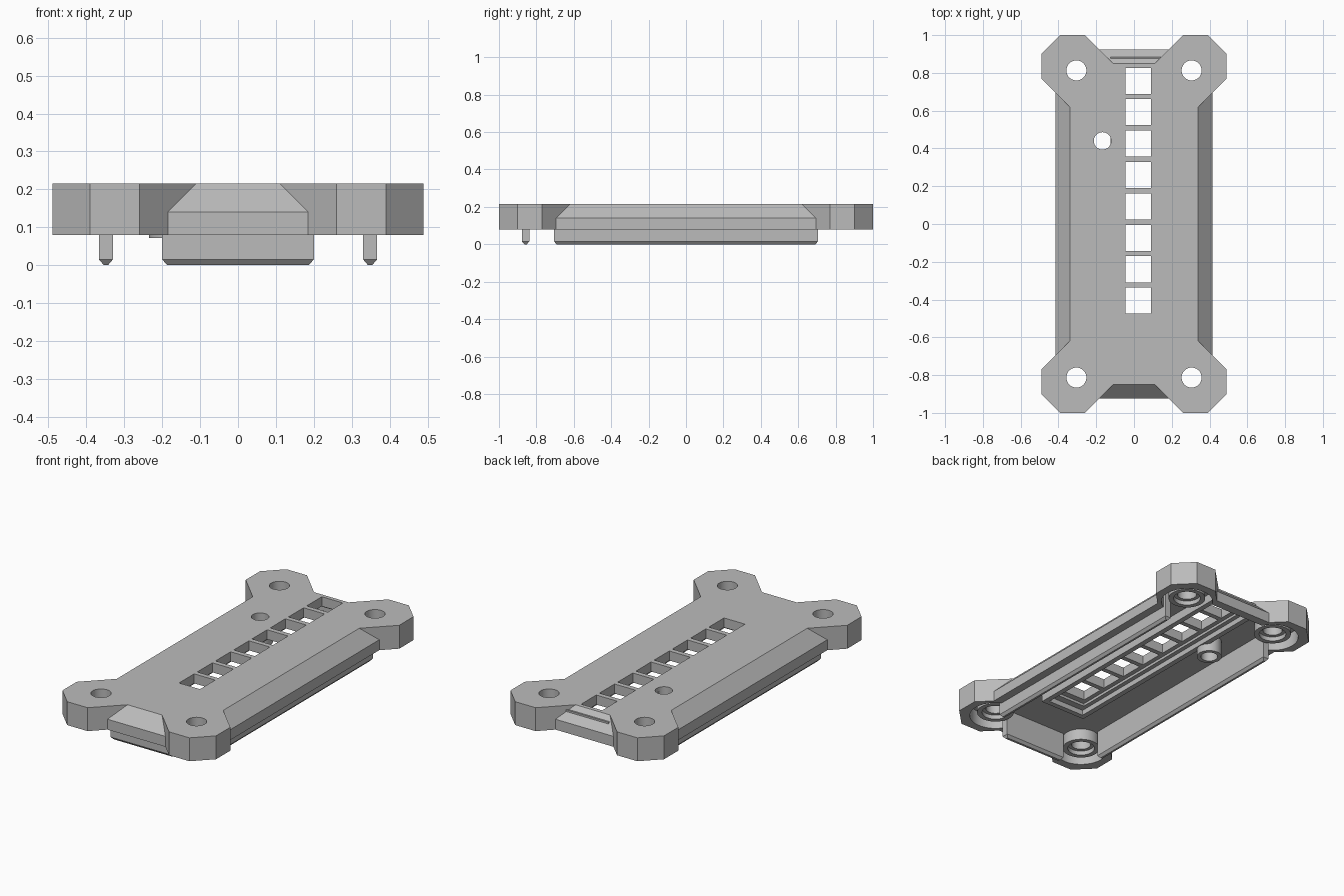
import bpy, bmesh, math

if "Cube" in bpy.data.objects:
    bpy.data.objects.remove(bpy.data.objects["Cube"], do_unlink=True)

grey = bpy.data.materials.new("light_grey_plastic")
grey.use_nodes = True
grey.diffuse_color = (0.5, 0.5, 0.5, 1)
grey.node_tree.nodes["Principled BSDF"].inputs["Base Color"].default_value = (0.5, 0.5, 0.5, 1)


def loft(name, sections):
    """Closed solid through (outline, z) sections, listed bottom to top."""
    bm = bmesh.new()
    rings = [[bm.verts.new((x, y, z)) for x, y in pts] for pts, z in sections]
    n = len(rings[0])
    for low, high in zip(rings, rings[1:]):
        for i in range(n):
            j = (i + 1) % n
            bm.faces.new((low[i], low[j], high[j], high[i]))
    bm.faces.new(rings[0][::-1])
    bm.faces.new(rings[-1])
    bmesh.ops.recalc_face_normals(bm, faces=bm.faces)
    mesh = bpy.data.meshes.new(name)
    bm.to_mesh(mesh)
    bm.free()
    mesh.materials.append(grey)
    ob = bpy.data.objects.new(name, mesh)
    bpy.context.scene.collection.objects.link(ob)
    return ob


def rect(x0, x1, y0, y1):
    return [(x0, y0), (x1, y0), (x1, y1), (x0, y1)]


def circle(x, y, r, n=40):
    return [(x + r * math.cos(2 * math.pi * i / n),
             y + r * math.sin(2 * math.pi * i / n)) for i in range(n)]


def prism(name, outline, z0, z1):
    return loft(name, [(outline, z0), (outline, z1)])


def combine(target, tool, operation):
    tool.hide_render = True
    mod = target.modifiers.new("combine", "BOOLEAN")
    mod.operation = operation
    mod.solver = "EXACT"
    mod.object = tool
    bpy.context.view_layer.objects.active = target
    bpy.ops.object.modifier_apply(modifier=mod.name)
    bpy.data.objects.remove(tool, do_unlink=True)


def add(outline, z0, z1):
    combine(shell, prism("addition", outline, z0, z1), "UNION")


def cut(outline, z0, z1):
    combine(shell, prism("cutter", outline, z0, z1), "DIFFERENCE")


BOTTOM, TOP, CEILING = 0.08, 0.215, 0.165
CORNERS = [(sx, sy) for sx in (-1, 1) for sy in (-1, 1)]

# Chamfered cover body
base = rect(-0.415, 0.415, -0.925, 0.925)
shell = loft("cover_shell", [(base, BOTTOM), (base, 0.14),
                             (rect(-0.34, 0.34, -0.85, 0.85), TOP)])

# Corner lobes
lobe = [(0.26, 1), (0.39, 1), (0.49, 0.9), (0.49, 0.77),
        (0.34, 0.62), (0.2, 0.62), (0.11, 0.75), (0.11, 0.85)]
for sx, sy in CORNERS:
    add([(sx * x, sy * y) for x, y in lobe], BOTTOM, TOP)

# Hollow underside with round pockets in the lobes
cut(rect(-0.365, 0.365, -0.875, 0.875), 0, CEILING)
for sx, sy in CORNERS:
    cut(circle(sx * 0.305, sy * 0.813, 0.14), 0, CEILING)

# Screw bosses, counterbored from below
for sx, sy in CORNERS:
    x, y = sx * 0.305, sy * 0.813
    add(circle(x, y, 0.1), 0.1, 0.19)
    cut(circle(x, y, 0.073), 0, 0.125)
    cut(circle(x, y, 0.053), 0, 0.3)

# Small button boss
add(circle(-0.167, 0.44, 0.068), 0.072, 0.19)
cut(circle(-0.167, 0.44, 0.046), 0, 0.3)

# Stepped rim around the window row
add(rect(-0.125, 0.17, -0.58, 0.885), 0.115, 0.19)
cut(rect(-0.095, 0.14, -0.55, 0.865), 0, 0.145)
cut(rect(-0.07, 0.115, -0.51, 0.85), 0, 0.16)

# Row of square windows
for i in range(8):
    y = -0.475 + 0.1663 * i
    cut(rect(-0.044, 0.09, y, y + 0.138), 0, 0.3)


# Locating lips with tapered lower edge
def lip(name, x0, x1, y0, y1):
    t = 0.013
    full = rect(x0, x1, y0, y1)
    loft(name, [(rect(x0 + t, x1 - t, y0 + t, y1 - t), 0),
                (full, 0.015), (full, CEILING + 0.005)])


lip("left_lip", 0.33, 0.367, -0.705, 0.705)
lip("right_lip", -0.367, -0.33, -0.705, 0.705)
lip("front_lip", -0.2, 0.2, -0.877, -0.838)

# Smooth round bores, keep edges sharp
bpy.ops.object.select_all(action="DESELECT")
shell.select_set(True)
bpy.context.view_layer.objects.active = shell
bpy.ops.object.shade_smooth_by_angle(angle=math.radians(25))
